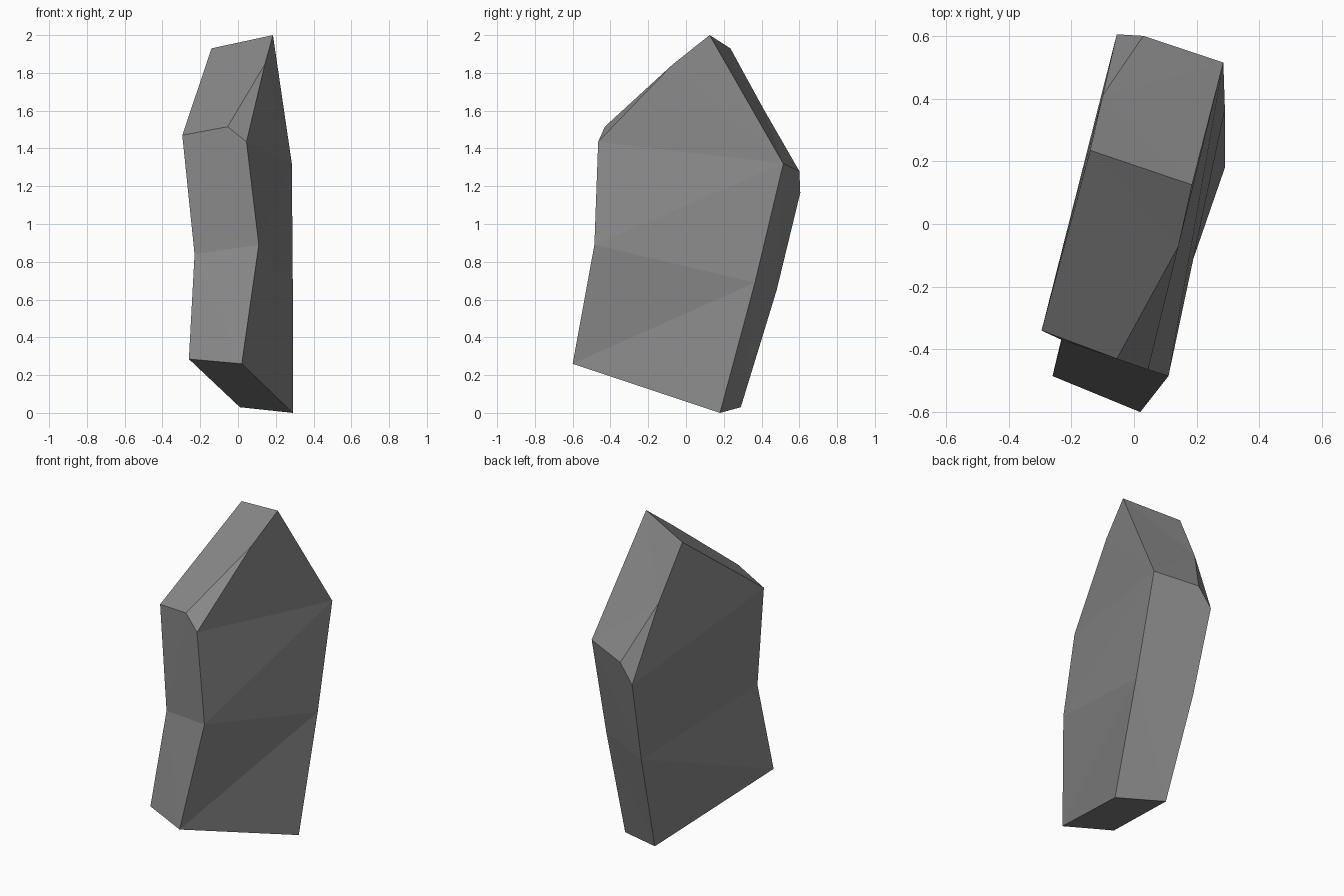
import bpy, bmesh

if "Cube" in bpy.data.objects:
    bpy.data.objects.remove(bpy.data.objects["Cube"])

# Matching outlines of the slab's two broad sides:
# bottom back, bottom front, front mid, front shoulder, peak, back shoulder, back mid
right = [(0.29, 0.18, 0.00), (0.02, -0.60, 0.26), (0.11, -0.485, 0.89),
         (0.045, -0.465, 1.435), (0.185, 0.125, 2.00), (0.285, 0.515, 1.32),
         (0.29, 0.365, 0.69)]
left = [(0.01, 0.29, 0.03), (-0.26, -0.485, 0.285), (-0.23, -0.37, 0.84),
        (-0.295, -0.34, 1.47), (-0.14, 0.235, 1.93), (-0.055, 0.605, 1.165),
        (-0.03, 0.48, 0.65)]

bm = bmesh.new()
R = [bm.verts.new(p) for p in right]
L = [bm.verts.new(p) for p in left]

# Corner points of the two chipped shoulders
chip_front, chip_ridge = (bm.verts.new(p) for p in
                          [(-0.055, -0.43, 1.515), (0.142, -0.07, 1.845)])
chip_back, chip_slope = (bm.verts.new(p) for p in
                         [(0.03, 0.60, 1.28), (-0.10, 0.41, 1.61)])

# Broad sides, faceted in strips between front and back edges
for S in (R, L):
    for a, b, c in [(0, 1, 6), (1, 2, 6), (2, 5, 6), (2, 3, 5)]:
        bm.faces.new((S[a], S[b], S[c]))
bm.faces.new((R[3], chip_ridge, R[5]))
bm.faces.new((chip_ridge, R[4], R[5]))
bm.faces.new((L[3], chip_slope, L[5]))
bm.faces.new((L[3], L[4], chip_slope))

# Rim: plain quads around the bottom, lower front and lower back
for a, b in [(0, 1), (1, 2), (6, 0)]:
    bm.faces.new((R[a], R[b], L[b], L[a]))

# Rim: upper front, sloping tops and upper back, cut by the chips
bm.faces.new((R[2], R[3], chip_front, L[3], L[2]))
bm.faces.new((chip_front, chip_ridge, R[4], L[4], L[3]))
bm.faces.new((R[4], R[5], chip_back, chip_slope, L[4]))
bm.faces.new((R[5], R[6], L[6], L[5], chip_back))

# Chipped facets
bm.faces.new((R[3], chip_ridge, chip_front))
bm.faces.new((L[5], chip_slope, chip_back))

bmesh.ops.triangulate(bm, faces=[f for f in bm.faces if len(f.verts) > 3])
bmesh.ops.recalc_face_normals(bm, faces=bm.faces[:])

mesh = bpy.data.meshes.new("rock_slab")
bm.to_mesh(mesh)
bm.free()

# Grey stone
stone = bpy.data.materials.new("grey stone")
stone.diffuse_color = (0.25, 0.25, 0.255, 1)
stone.use_nodes = True
stone.node_tree.nodes["Principled BSDF"].inputs["Base Color"].default_value = stone.diffuse_color
mesh.materials.append(stone)

rock = bpy.data.objects.new("rock_slab", mesh)
bpy.context.collection.objects.link(rock)
